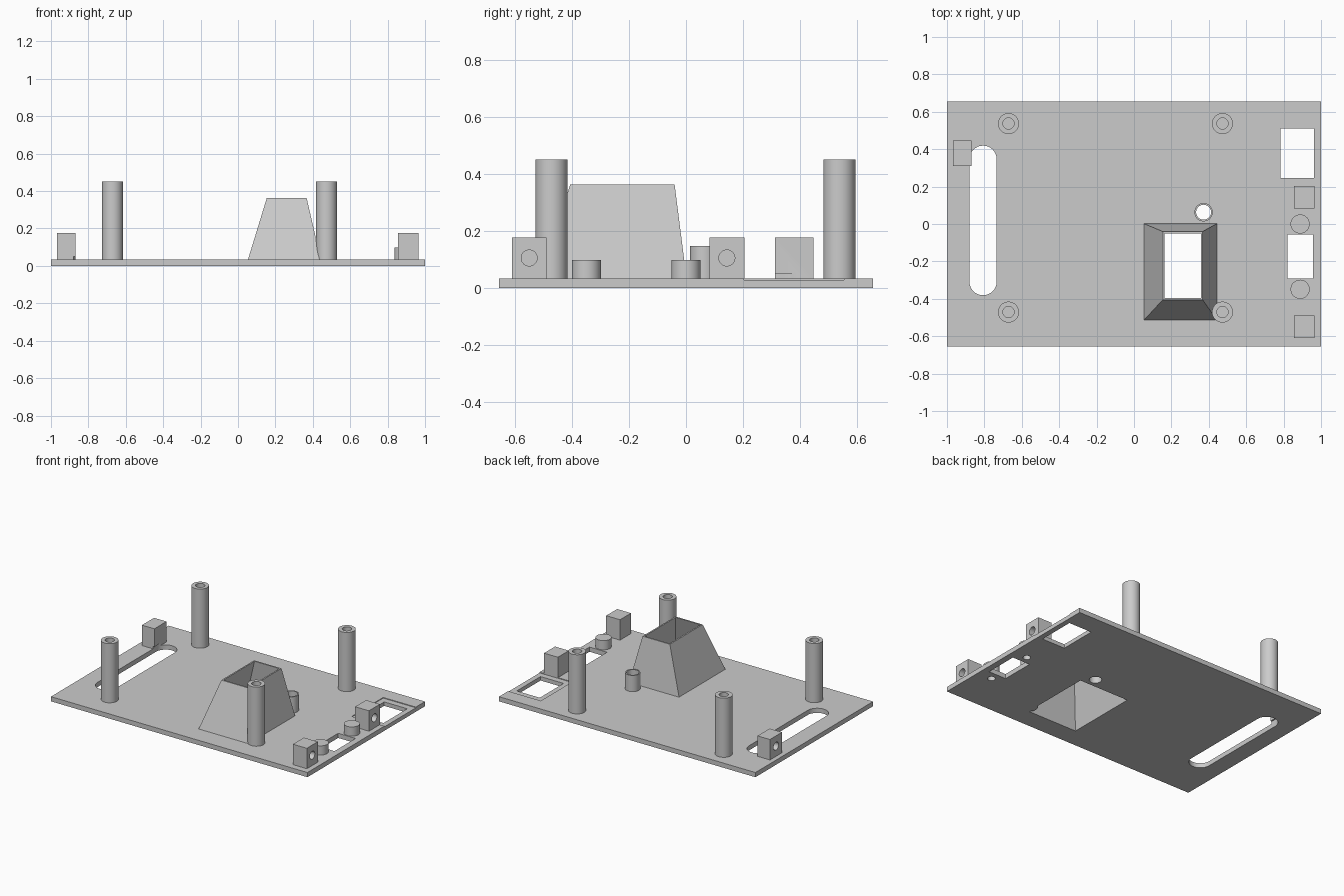
import bpy, bmesh, math
from mathutils import Matrix

if "Cube" in bpy.data.objects:
    bpy.data.objects.remove(bpy.data.objects["Cube"])

grey = bpy.data.materials.new("light_grey")
grey.diffuse_color = (0.6, 0.6, 0.6, 1)
grey.use_nodes = True
grey.node_tree.nodes["Principled BSDF"].inputs["Base Color"].default_value = grey.diffuse_color
T = 0.033  # plate thickness


def finish(name, bm):
    bmesh.ops.recalc_face_normals(bm, faces=bm.faces)
    me = bpy.data.meshes.new(name)
    bm.to_mesh(me)
    bm.free()
    me.materials.append(grey)
    ob = bpy.data.objects.new(name, me)
    bpy.context.collection.objects.link(ob)
    return ob


def loft(name, low, high):
    """Solid between two rectangles, each (x0, x1, y0, y1, z)."""
    bm = bmesh.new()
    rings = []
    for x0, x1, y0, y1, z in (low, high):
        rings.append([bm.verts.new(p) for p in
                      ((x0, y0, z), (x1, y0, z), (x1, y1, z), (x0, y1, z))])
    a, b = rings
    bm.faces.new(a[::-1])
    bm.faces.new(b)
    for i in range(4):
        j = (i + 1) % 4
        bm.faces.new((a[i], a[j], b[j], b[i]))
    return finish(name, bm)


def box(name, x0, x1, y0, y1, z0, z1):
    return loft(name, (x0, x1, y0, y1, z0), (x0, x1, y0, y1, z1))


def cyl(name, x, y, r, z0, z1, seg=40):
    bm = bmesh.new()
    bmesh.ops.create_cone(bm, cap_ends=True, segments=seg, radius1=r, radius2=r,
                          depth=z1 - z0,
                          matrix=Matrix.Translation((x, y, (z0 + z1) / 2)))
    return finish(name, bm)


def cyl_x(name, x0, x1, y, z, r):
    bm = bmesh.new()
    bmesh.ops.create_cone(bm, cap_ends=True, segments=32, radius1=r, radius2=r,
                          depth=x1 - x0,
                          matrix=Matrix.Translation(((x0 + x1) / 2, y, z))
                          @ Matrix.Rotation(math.pi / 2, 4, 'Y'))
    return finish(name, bm)


def slot(name, x, y0, y1, r, z0, z1):
    """Round-ended slot prism running along y."""
    bm = bmesh.new()
    pts = []
    for i in range(34):
        a = math.pi * (i if i < 17 else i - 1) / 16
        pts.append((x + r * math.cos(a),
                    (y1 - r if i < 17 else y0 + r) + r * math.sin(a), z0))
    f = bm.faces.new([bm.verts.new(p) for p in pts])
    ext = bmesh.ops.extrude_face_region(bm, geom=[f])
    bmesh.ops.translate(bm, vec=(0, 0, z1 - z0),
                        verts=[v for v in ext['geom'] if isinstance(v, bmesh.types.BMVert)])
    return finish(name, bm)


cutters = []


def cut(ob, *tools):
    bpy.context.view_layer.objects.active = ob
    for t in tools:
        m = ob.modifiers.new("cut", 'BOOLEAN')
        m.operation, m.solver, m.object = 'DIFFERENCE', 'EXACT', t
        bpy.ops.object.modifier_apply(modifier=m.name)
        if t not in cutters:
            cutters.append(t)


parts = []

# Base plate with slot, windows and a shallow recess at the edge
plate = box("base_plate", -1, 1, -0.655, 0.655, 0, T)
slot_cut = slot("slot_cutter", -0.807, -0.381, 0.419, 0.073, -0.02, 0.05)
cut(plate, slot_cut,
    box("recess_cutter", 0.745, 1.05, 0.203, 0.553, 0.028, 0.06),
    box("large_window_cutter", 0.783, 0.963, 0.245, 0.51, -0.02, 0.08),
    box("small_window_cutter", 0.82, 0.956, -0.291, -0.056, -0.02, 0.08))
parts.append(plate)

# Tapered hollow hood, open through the plate
hood = loft("tapered_hood", (0.053, 0.443, -0.514, 0.002, T), (0.154, 0.367, -0.405, -0.04, 0.363))


def inner(z):
    t = (z - T) / (0.363 - T)
    lo, hi = (0.063, 0.433, -0.504, -0.008), (0.164, 0.357, -0.395, -0.05)
    return tuple(a + (b - a) * t for a, b in zip(lo, hi)) + (z,)


hood_cut = loft("hood_cutter", inner(-0.02), inner(0.4))
cut(hood, hood_cut)
cut(plate, hood_cut)
parts.append(hood)

# Four tall hollow posts
for x in (-0.671, 0.473):
    for y in (-0.471, 0.537):
        post = cyl("tall_post", x, y, 0.056, 0.001, 0.45)
        cut(post, cyl("post_cutter", x, y, 0.03, 0.04, 0.5))
        parts.append(post)

# Short open tube
tube = cyl("short_tube", 0.372, 0.063, 0.049, T, 0.147)
tube_cut = cyl("tube_cutter", 0.372, 0.063, 0.04, -0.02, 0.2)
cut(tube, tube_cut)
cut(plate, tube_cut)
parts.append(tube)

# Two round studs, hollow from below
for y in (0.0, -0.349):
    stud = cyl("round_stud", 0.888, y, 0.051, T, 0.098)
    stud_cut = cyl("stud_cutter", 0.888, y, 0.025, -0.02, 0.07)
    cut(stud, stud_cut)
    cut(plate, stud_cut)
    parts.append(stud)

# Edge blocks with blind holes facing outward
for y in (-0.549, 0.143):
    block = box("right_block", 0.856, 0.964, y - 0.061, y + 0.061, T, 0.177)
    cut(block, cyl_x("block_cutter", 0.89, 1.0, y, 0.105, 0.028))
    parts.append(block)
left = box("left_block", -0.967, -0.87, 0.311, 0.446, T, 0.177)
cut(left, slot_cut, cyl_x("left_block_cutter", -1.0, -0.9, 0.378, 0.105, 0.028))
parts.append(left)

# Remove the cutting helpers and shade the round walls smoothly
for c in cutters:
    bpy.data.objects.remove(c)
bpy.ops.object.select_all(action='DESELECT')
for p in parts:
    p.select_set(True)
bpy.context.view_layer.objects.active = plate
bpy.ops.object.shade_smooth_by_angle(angle=math.radians(30))
